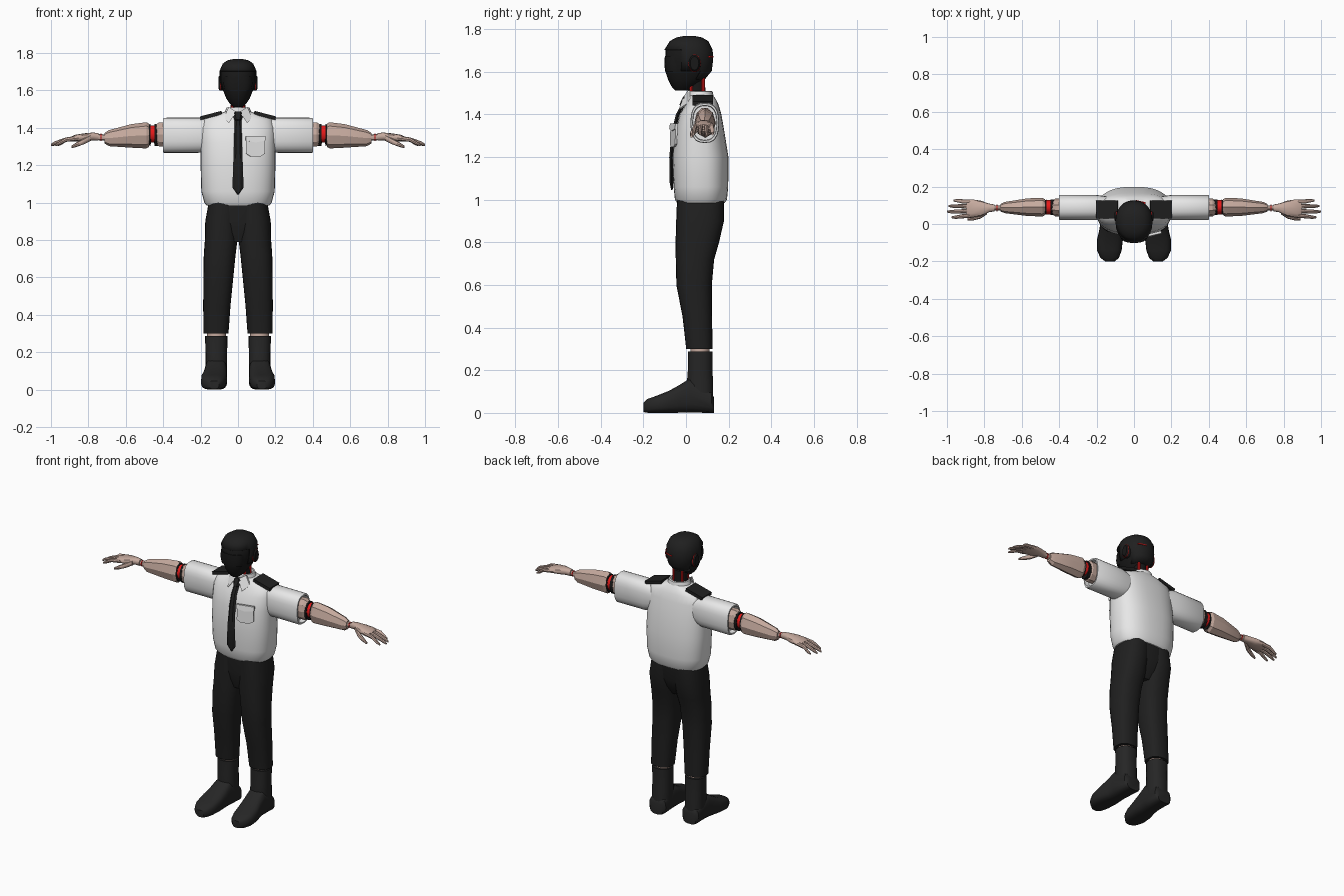
import bpy, bmesh, math
from mathutils import Vector


def material(name, r, g, b):
    m = bpy.data.materials.new(name)
    m.diffuse_color = (r, g, b, 1)
    return m


WHITE = material("white cloth", 0.8, 0.8, 0.8)
SKIN = material("skin", 0.56, 0.40, 0.34)
BLACK = material("black cloth", 0.014, 0.014, 0.014)
HEAD = material("black head", 0.009, 0.009, 0.009)
BOOT = material("boot black", 0.019, 0.019, 0.019)
RED = material("red", 0.8, 0.01, 0.01)


def finish(name, bm, mat, mirror, angle=40):
    bmesh.ops.recalc_face_normals(bm, faces=bm.faces)
    me = bpy.data.meshes.new(name)
    bm.to_mesh(me)
    bm.free()
    me.materials.append(mat)
    ob = bpy.data.objects.new(name, me)
    bpy.context.collection.objects.link(ob)
    bpy.ops.object.select_all(action='DESELECT')
    ob.select_set(True)
    bpy.context.view_layer.objects.active = ob
    bpy.ops.object.shade_smooth_by_angle(angle=math.radians(angle))
    if mirror:
        ob.modifiers.new("mirror", 'MIRROR')
    return ob


def loft(name, axis, rings, mat, n=20, p=2.0, mirror=False, drop=None, angle=40):
    """Rings are (position on axis, centre a, centre b, radius a, radius b)."""
    bm = bmesh.new()
    loops = []
    for t, ca, cb, ra, rb in rings:
        loop = []
        for i in range(n):
            c, s = math.cos(2 * math.pi * i / n), math.sin(2 * math.pi * i / n)
            a = ca + ra * math.copysign(abs(c) ** (2 / p), c)
            b = cb + rb * math.copysign(abs(s) ** (2 / p), s)
            co = {'x': (t, a, b), 'y': (a, t, b), 'z': (a, b, t)}[axis]
            loop.append(bm.verts.new(co))
        loops.append(loop)
    for l0, l1 in zip(loops, loops[1:]):
        for i in range(n):
            j = (i + 1) % n
            bm.faces.new((l0[i], l0[j], l1[j], l1[i]))
    bm.faces.new(loops[0])
    bm.faces.new(loops[-1])
    if drop:
        gone = [f for f in bm.faces if drop(f.calc_center_median())]
        bmesh.ops.delete(bm, geom=gone, context='FACES')
    return finish(name, bm, mat, mirror, angle)


def plate(name, pts, push, mat, mirror=False):
    """A flat outline thickened along the vector push."""
    bm = bmesh.new()
    f = bm.faces.new([bm.verts.new(q) for q in pts])
    r = bmesh.ops.extrude_face_region(bm, geom=[f], use_keep_orig=True)
    vs = [v for v in r['geom'] if isinstance(v, bmesh.types.BMVert)]
    bmesh.ops.translate(bm, vec=Vector(push), verts=vs)
    return finish(name, bm, mat, mirror, 20)


# Head, hair cap, visor, ears
head = [(1.512, 0, -.02, .025, .03), (1.53, 0, -.012, .045, .055), (1.56, 0, 0, .064, .083),
        (1.60, 0, .01, .08, .106), (1.65, 0, .012, .093, .110), (1.70, 0, .012, .093, .108),
        (1.74, 0, .014, .075, .085), (1.757, 0, .015, .05, .055), (1.764, 0, .015, .018, .02)]
loft("head", 'z', head, HEAD, 24, 2.2)
hair = [(z + .004, x, y, rx + .006, ry + .005) for z, x, y, rx, ry in head[2:]]
cap = loft("hair_cap", 'z', hair, BLACK, 24, 2.2,
           drop=lambda c: (c.y < -.03 and c.z < 1.69) or (c.y < .05 and c.z < 1.6))
cap.modifiers.new("thickness", 'SOLIDIFY').thickness = .004
loft("visor", 'z', [(1.60, 0, -.035, .072, .062), (1.635, 0, -.035, .08, .067),
                    (1.675, 0, -.035, .078, .064)], HEAD, 20, 2.6)
loft("ear", 'x', [(.08, .04, 1.64, .03, .042), (.098, .04, 1.64, .027, .04),
                  (.105, .04, 1.64, .02, .032)], HEAD, 14, mirror=True)
loft("ear_rim", 'x', [(.094, .04, 1.64, .029, .042), (.097, .04, 1.64, .029, .042)],
     RED, 14, mirror=True)
plate("head_slit", [(.01, .11, 1.668), (.06, .098, 1.668), (.06, .098, 1.673), (.01, .11, 1.673)],
      (.002, .018, 0), RED)

# Neck with red cables
loft("neck", 'z', [(1.46, 0, .055, .045, .043), (1.53, 0, .05, .038, .04), (1.6, 0, .04, .045, .05)], HEAD, 16)
for y in (.025, .08):
    loft("neck_cable", 'z', [(1.48, .03, y, .008, .008), (1.57, .03, y, .008, .008)], RED, 8, mirror=True)

# Shirt
loft("shirt_body", 'z', [
    (.985, 0, .07, .168, .112), (1.0, 0, .07, .18, .122), (1.06, 0, .07, .196, .128),
    (1.2, 0, .068, .2, .131), (1.32, 0, .065, .2, .115), (1.40, 0, .068, .198, .098),
    (1.445, 0, .075, .183, .078), (1.47, 0, .075, .12, .066), (1.49, 0, .068, .06, .058)],
    WHITE, 36, 2.5)
loft("sleeve", 'x', [
    (.13, .085, 1.36, .06, .075), (.2, .088, 1.361, .067, .094), (.395, .088, 1.36, .067, .094),
    (.4, .088, 1.36, .064, .091), (.4, .088, 1.36, .057, .082), (.37, .088, 1.36, .055, .08)],
    WHITE, 24, 2.6, True)
loft("collar", 'z', [
    (1.46, 0, .068, .08, .066), (1.508, 0, .065, .062, .06), (1.51, 0, .062, .054, .053),
    (1.485, 0, .062, .05, .05)], WHITE, 20)
plate("collar_wing", [(.008, .0, 1.485), (.05, .018, 1.512), (.075, .02, 1.455), (.05, -.024, 1.425)],
      (0, -.01, 0), WHITE, True)
plate("pocket", [(.042, -.064, 1.345), (.142, -.04, 1.345), (.142, -.042, 1.262), (.118, -.05, 1.247),
                 (.066, -.063, 1.247), (.042, -.067, 1.262)], (.002, -.009, 0), WHITE)
plate("pocket_flap", [(.039, -.062, 1.357), (.145, -.036, 1.357), (.145, -.04, 1.332),
                      (.092, -.055, 1.322), (.039, -.066, 1.332)], (.003, -.013, 0), WHITE)
plate("epaulette", [(.085, .03, 1.472), (.2, .03, 1.442), (.2, .126, 1.442), (.085, .126, 1.472)],
      (.003, 0, .019), BLACK, True)

# Tie
loft("tie", 'z', [
    (1.045, 0, -.066, .004, .004), (1.08, 0, -.068, .03, .01), (1.2, 0, -.07, .026, .01),
    (1.32, 0, -.058, .022, .01), (1.40, 0, -.039, .019, .01), (1.44, 0, -.016, .018, .011),
    (1.445, 0, -.016, .02, .018), (1.475, 0, .0, .03, .02), (1.488, 0, .004, .024, .016)],
    BLACK, 6, angle=25)

# Arms: upper arm stub, elbow joint, faceted forearm, wrist
loft("upper_arm", 'x', [(.3, .088, 1.365, .045, .065), (.42, .088, 1.365, .048, .068),
                        (.44, .088, 1.365, .035, .055)], SKIN, 10, mirror=True, angle=20)
loft("elbow", 'x', [(.425, .09, 1.362, .04, .058), (.447, .09, 1.362, .042, .06), (.448, .09, 1.362, .03, .04),
                    (.466, .09, 1.362, .03, .04), (.467, .09, 1.362, .04, .058),
                    (.49, .09, 1.362, .038, .055)], HEAD, 12, mirror=True, angle=20)
loft("elbow_core", 'x', [(.446, .09, 1.367, .038, .046), (.468, .09, 1.367, .038, .046)], RED, 12, mirror=True)
loft("forearm", 'x', [(.475, .09, 1.36, .042, .062), (.49, .09, 1.36, .05, .07), (.57, .09, 1.357, .047, .063),
                      (.69, .088, 1.345, .03, .043), (.715, .087, 1.345, .02, .027)], SKIN, 8, mirror=True, angle=20)
loft("wrist", 'x', [(.71, .086, 1.348, .013, .016), (.765, .086, 1.353, .014, .018)], SKIN, 8, mirror=True)
loft("wrist_pin", 'x', [(.73, .086, 1.35, .018, .019), (.735, .086, 1.35, .018, .019)], RED, 8, mirror=True)

# Hands
loft("palm", 'x', [(.745, .086, 1.352, .018, .02), (.775, .086, 1.354, .023, .021), (.82, .083, 1.35, .042, .021),
                   (.87, .083, 1.345, .049, .018), (.895, .083, 1.34, .045, .012)], SKIN, 12, 2.4, True)
for i, (y0, y1, tip) in enumerate([(.046, .036, .975), (.07, .066, 1.0), (.094, .096, .992), (.118, .125, .965)]):
    loft("finger_%d" % (i + 1), 'x', [
        (.86, y0, 1.345, .012, .013), (.92, (y0 + y1) / 2, 1.337, .011, .012),
        (tip - .02, y1, 1.318, .009, .010), (tip, y1, 1.308, .005, .006)], SKIN, 8, mirror=True)
loft("thumb", 'x', [(.785, .068, 1.348, .016, .016), (.82, .043, 1.33, .014, .016),
                    (.86, .03, 1.312, .011, .013), (.89, .026, 1.298, .006, .007)], SKIN, 8, mirror=True)

# Trousers
loft("trouser_leg", 'z', [
    (.30, .118, .063, .067, .062), (.45, .113, .053, .073, .069), (.6, .105, .038, .08, .083),
    (.72, .098, .042, .085, .09), (.8, .09, .053, .087, .102), (.9, .087, .066, .088, .112),
    (1.0, .077, .068, .08, .11)], BLACK, 24, 2.4, True)
loft("trouser_hips", 'z', [(.79, 0, .05, .06, .065), (.84, 0, .058, .13, .088), (.9, 0, .065, .17, .104),
                           (1.01, 0, .068, .155, .108)], BLACK, 28, 2.4)

# Shins and boots
loft("shin", 'z', [(.25, .115, .066, .05, .045), (.32, .115, .066, .05, .045)], SKIN, 14, mirror=True)
loft("boot_shaft", 'z', [(.05, .116, .07, .058, .058), (.15, .116, .066, .058, .062),
                         (.2, .116, .066, .058, .058), (.287, .116, .067, .06, .058)], BOOT, 18, 2.4, True)
loft("boot_foot", 'y', [
    (.132, .116, .035, .045, .035), (.12, .116, .05, .058, .05), (.02, .118, .082, .06, .082),
    (-.03, .122, .066, .063, .066), (-.08, .128, .052, .069, .052), (-.14, .132, .04, .066, .04),
    (-.18, .13, .033, .05, .033), (-.2, .128, .026, .026, .022)], BOOT, 18, 3.0, True)
